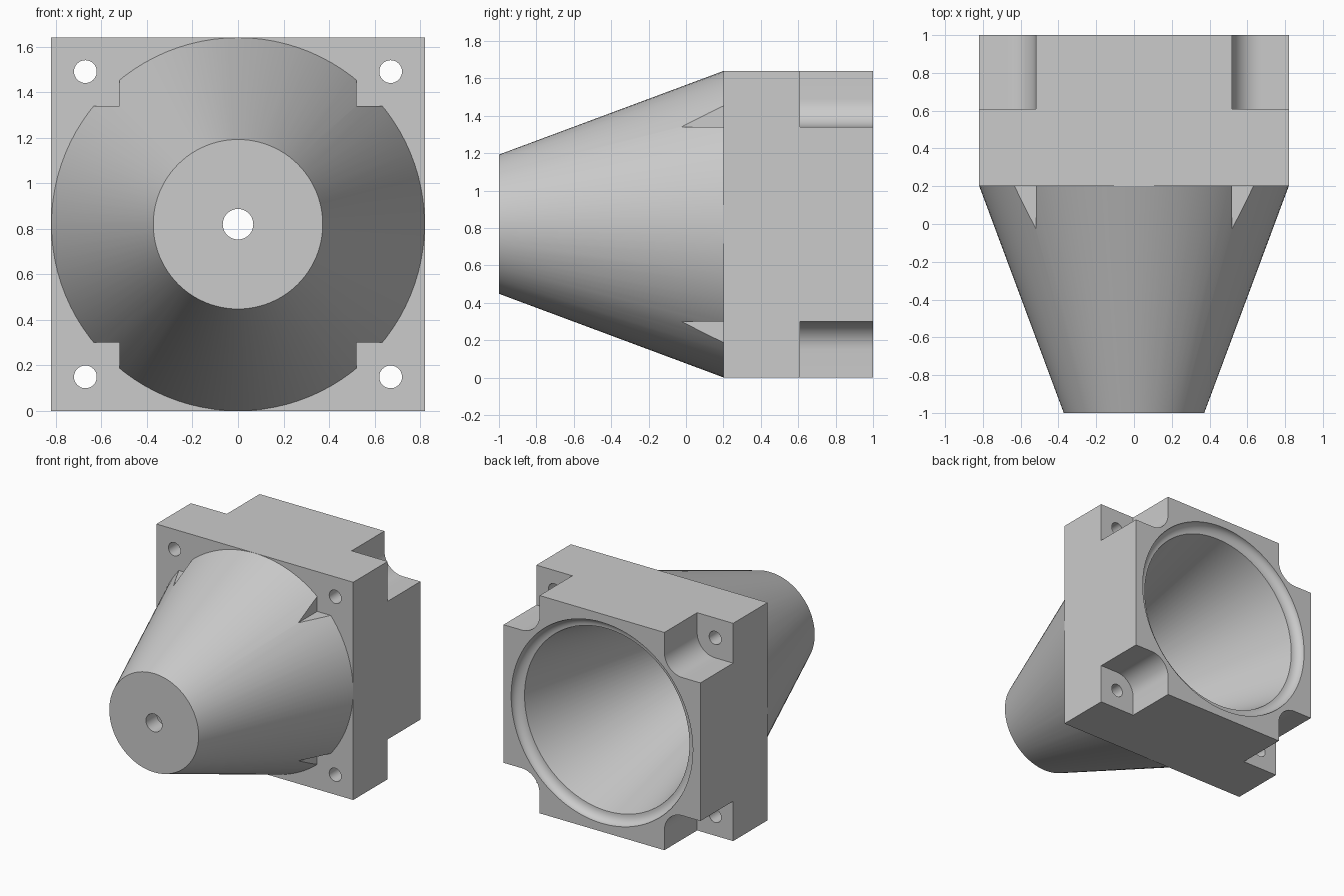
import bpy, bmesh, math

cube = bpy.data.objects.get("Cube")
if cube:
    bpy.data.objects.remove(cube)

HALF = 0.82          # half width of the square housing, also its centre height
HOLE = 0.67          # screw hole offset from the axis
NOTCH = 0.52         # inner edge of the corner pockets
CORNERS = [(sx, sz) for sx in (-1, 1) for sz in (-1, 1)]

grey = bpy.data.materials.new("plain grey")
grey.use_nodes = True
grey.diffuse_color = (0.6, 0.6, 0.6, 1)
grey.node_tree.nodes["Principled BSDF"].inputs["Base Color"].default_value = (0.6, 0.6, 0.6, 1)


def finish(bm, name):
    bmesh.ops.recalc_face_normals(bm, faces=bm.faces)
    mesh = bpy.data.meshes.new(name)
    bm.to_mesh(mesh)
    bm.free()
    mesh.materials.append(grey)
    obj = bpy.data.objects.new(name, mesh)
    bpy.context.collection.objects.link(obj)
    return obj


def prism(name, outline, y0, y1):
    """Extrude an (x, z) outline, measured from the axis, along y."""
    bm = bmesh.new()
    face = bm.faces.new([bm.verts.new((x, y0, z + HALF)) for x, z in outline])
    new = bmesh.ops.extrude_face_region(bm, geom=[face])["geom"]
    verts = [g for g in new if isinstance(g, bmesh.types.BMVert)]
    bmesh.ops.translate(bm, verts=verts, vec=(0, y1 - y0, 0))
    return finish(bm, name)


def lathe(name, profile, n=96):
    """Solid of revolution about the y axis from (radius, y) points."""
    bm = bmesh.new()
    rings = [[bm.verts.new((r * math.cos(math.tau * i / n), y,
                            HALF + r * math.sin(math.tau * i / n)))
              for i in range(n)] for r, y in profile]
    for a, b in zip(rings, rings[1:]):
        for i in range(n):
            j = (i + 1) % n
            bm.faces.new((a[i], a[j], b[j], b[i]))
    bm.faces.new(rings[0])
    bm.faces.new(rings[-1])
    return finish(bm, name)


def combine(target, tool, operation="DIFFERENCE"):
    mod = target.modifiers.new(tool.name, "BOOLEAN")
    mod.operation = operation
    mod.solver = "EXACT"
    mod.object = tool
    bpy.context.view_layer.objects.active = target
    bpy.ops.object.modifier_apply(modifier=mod.name)
    bpy.data.objects.remove(tool)


def square(a, b, sx=1, sz=1):
    return [(a * sx, a * sz), (b * sx, a * sz), (b * sx, b * sz), (a * sx, b * sz)]


# Tapered nose, with square clearance cuts in front of the screw holes
nose = lathe("nose_cone", [(0.372, -1), (0.819, 0.2), (0.819, 0.3)])
for sx, sz in CORNERS:
    combine(nose, prism("clearance", square(NOTCH, 1, sx, sz), -0.4, 0.35))

# Square housing with rounded rear corner pockets and screw holes
housing = prism("housing", square(-HALF, HALF), 0.2, 1)
radius = HOLE - NOTCH
arc = [(HOLE - radius * math.cos(t), HOLE - radius * math.sin(t))
       for t in (math.pi / 2 * i / 12 for i in range(13))]
pocket = [(NOTCH, 1)] + arc + [(1, NOTCH), (1, 1)]
for sx, sz in CORNERS:
    combine(housing, prism("pocket", [(x * sx, z * sz) for x, z in pocket], 0.61, 1.2))
    hole = [(sx * HOLE + 0.05 * math.cos(math.tau * i / 32),
             sz * HOLE + 0.05 * math.sin(math.tau * i / 32)) for i in range(32)]
    combine(housing, prism("screw_hole", hole, 0, 1.2))
combine(housing, nose, "UNION")

# Hollow conical interior with a rounded rim seat, and the small front bore
seat = [(0.687 + 0.07 * math.sin(t), 1 - 0.06 * math.cos(t))
        for t in (math.pi / 2 * i / 8 for i in range(9))]
combine(housing, lathe("cavity", [(0.26, -0.87)] + seat + [(0.757, 1.1)]))
combine(housing, lathe("bore", [(0.067, -1.2), (0.067, 0)], 48))

bpy.ops.object.select_all(action="DESELECT")
housing.select_set(True)
bpy.context.view_layer.objects.active = housing
bpy.ops.object.shade_smooth_by_angle(angle=math.radians(30))
